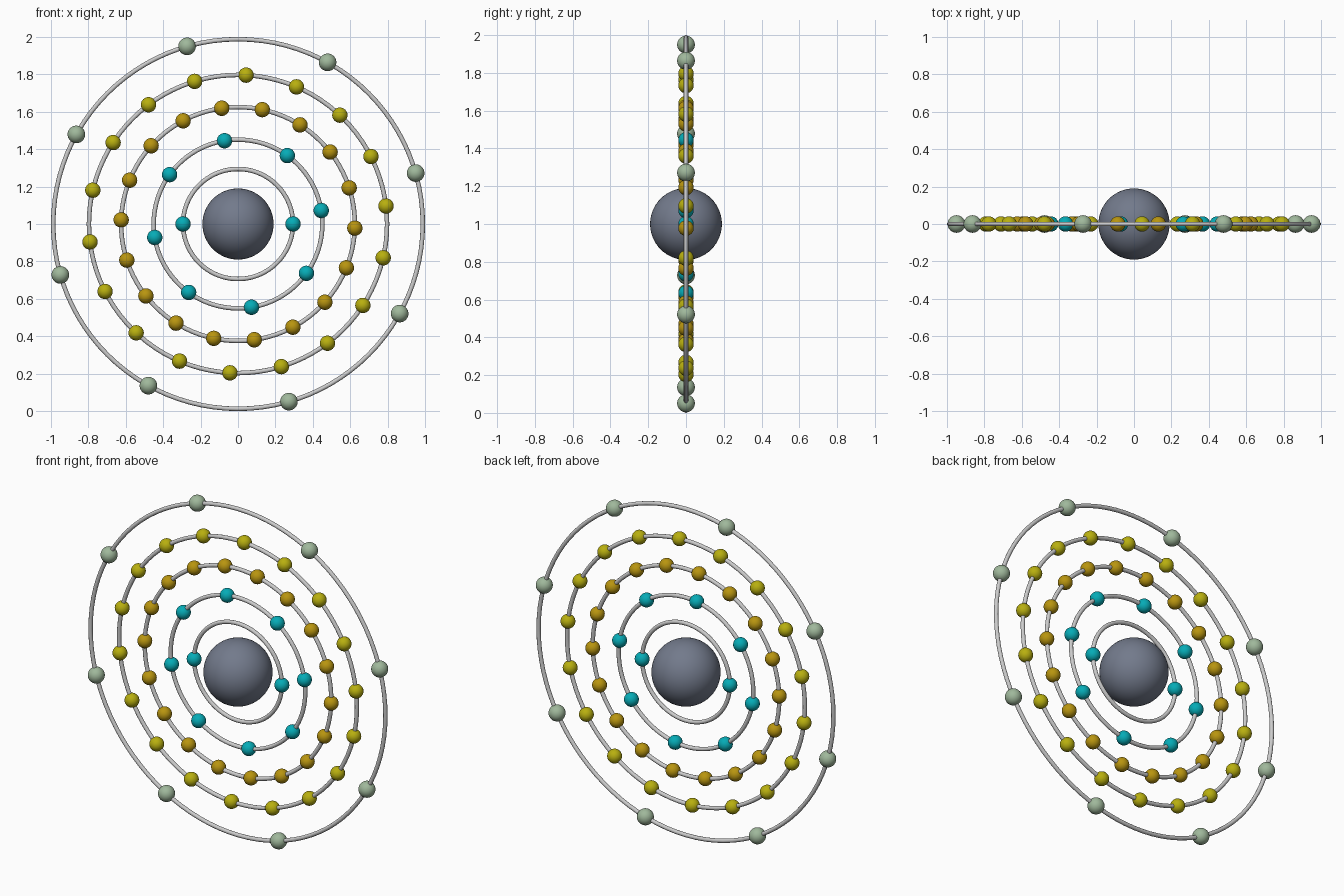
import bpy
from math import sin, cos, pi, radians

if "Cube" in bpy.data.objects:
    bpy.data.objects.remove(bpy.data.objects["Cube"])

CENTRE_Z = 1.0
TUBE = 0.012


def material(name, rgb):
    mat = bpy.data.materials.new(name)
    mat.diffuse_color = (*rgb, 1.0)
    mat.use_nodes = True
    mat.node_tree.nodes["Principled BSDF"].inputs["Base Color"].default_value = mat.diffuse_color
    return mat


def ball(name, radius, location, mat, segments=32, rings=16):
    bpy.ops.mesh.primitive_uv_sphere_add(segments=segments, ring_count=rings,
                                         radius=radius, location=location)
    obj = bpy.context.object
    obj.name = name
    obj.data.materials.append(mat)
    bpy.ops.object.shade_smooth()
    return obj


def orbit(name, radius):
    bpy.ops.mesh.primitive_torus_add(major_radius=radius, minor_radius=TUBE,
                                     major_segments=96, minor_segments=12,
                                     location=(0, 0, CENTRE_Z),
                                     rotation=(pi / 2, 0, 0))
    bpy.context.object.name = name
    bpy.ops.object.shade_smooth()


cyan = material("cyan", (0.002, 0.41, 0.47))
gold = material("gold", (0.48, 0.30, 0.005))
yellow = material("yellow", (0.48, 0.43, 0.005))
pale_green = material("pale_green", (0.35, 0.48, 0.33))
slate = material("slate", (0.17, 0.195, 0.26))

# Central nucleus
ball("nucleus", 0.19, (0, 0, CENTRE_Z), slate, 64, 32)

# Shells: orbit radius, electron count, first angle, electron radius, colour
shells = [
    (0.294, 2, 0.0, 0.041, cyan),
    (0.451, 8, 9.2, 0.041, cyan),
    (0.625, 18, -2.0, 0.041, gold),
    (0.797, 18, 6.9, 0.041, yellow),
    (0.988, 8, 16.0, 0.047, pale_green),
]

for s, (radius, count, start, size, mat) in enumerate(shells, 1):
    orbit(f"orbit_{s}", radius)
    first = None
    # Electrons evenly spaced round the orbit, sharing one mesh
    for i in range(count):
        a = radians(start) + 2 * pi * i / count
        pos = (radius * cos(a), 0, CENTRE_Z + radius * sin(a))
        name = f"electron_{s}_{i + 1}"
        if first is None:
            first = ball(name, size, pos, mat)
        else:
            copy = bpy.data.objects.new(name, first.data)
            copy.location = pos
            bpy.context.collection.objects.link(copy)
